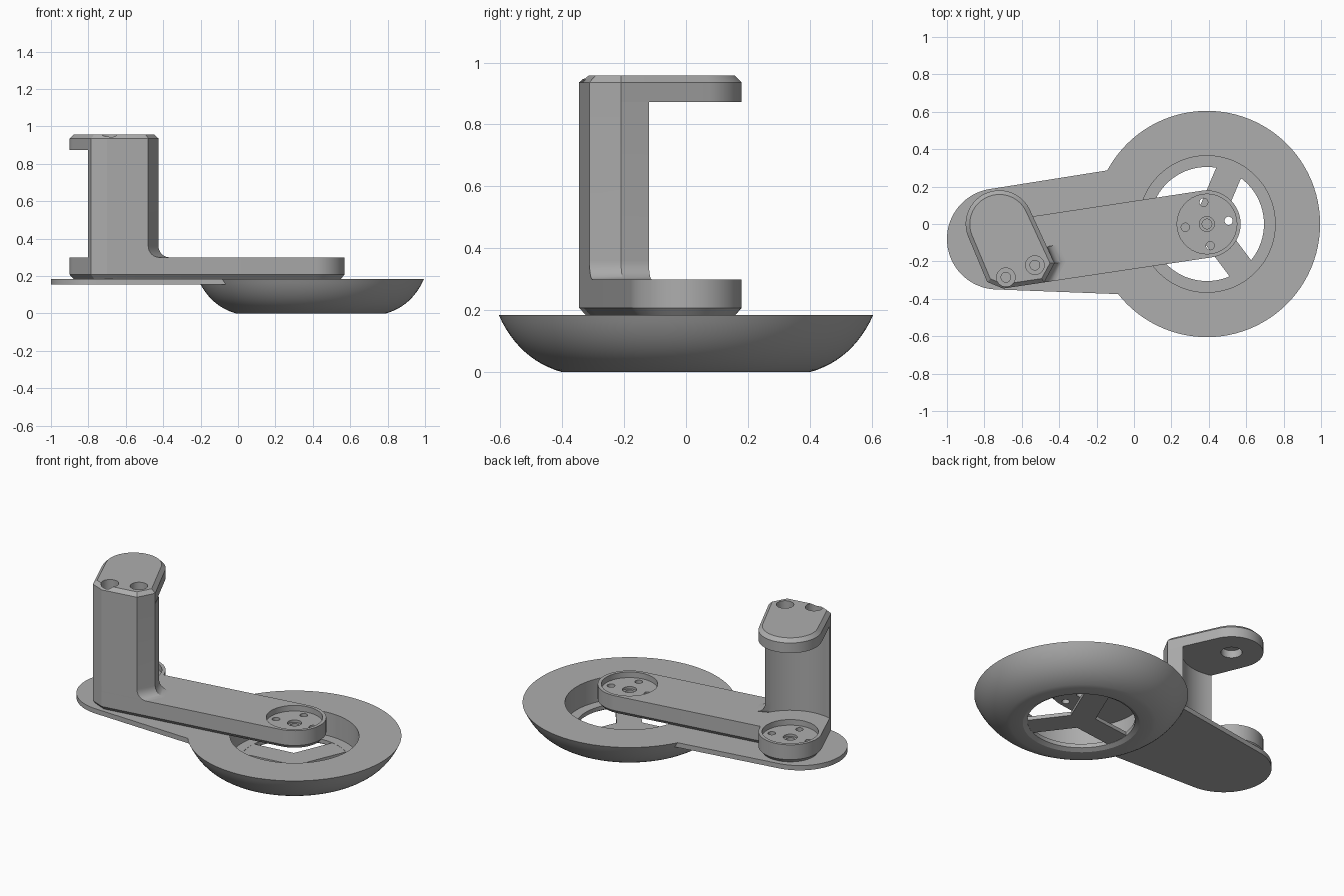
import bpy, bmesh, math
from mathutils import Vector

if "Cube" in bpy.data.objects:
    bpy.data.objects.remove(bpy.data.objects["Cube"])

grey = bpy.data.materials.new("plain grey")
grey.use_nodes = True
grey.diffuse_color = (0.42, 0.42, 0.42, 1)
grey.node_tree.nodes["Principled BSDF"].inputs["Base Color"].default_value = grey.diffuse_color

HUB = (0.39, 0.0)      # wheel and arm pivot
CUP = (-0.72, 0.0)     # pivot below the hook
TURN = 24              # hook direction in degrees


def finish(bm, name):
    bmesh.ops.recalc_face_normals(bm, faces=bm.faces)
    mesh = bpy.data.meshes.new(name)
    bm.to_mesh(mesh)
    bm.free()
    mesh.materials.append(grey)
    ob = bpy.data.objects.new(name, mesh)
    bpy.context.collection.objects.link(ob)
    return ob


def arc(centre, r, a0, a1, n=32):
    angles = [math.radians(a0 + (a1 - a0) * i / n) for i in range(n + 1)]
    return [(centre[0] + r * math.cos(a), centre[1] + r * math.sin(a)) for a in angles]


def loft(name, levels):
    """Skin a stack of (outline, height) levels and cap both ends."""
    bm = bmesh.new()
    rings = [[bm.verts.new((x, y, z)) for x, y in pts] for pts, z in levels]
    for low, high in zip(rings, rings[1:]):
        for i in range(len(low)):
            j = (i + 1) % len(low)
            bm.faces.new((low[i], low[j], high[j], high[i]))
    bm.faces.new(rings[0][::-1])
    bm.faces.new(rings[-1])
    return finish(bm, name)


def inset(pts, d):
    """Move a counter-clockwise outline inward by d."""
    out = []
    for i, p in enumerate(pts):
        p = Vector(p)
        a = (p - Vector(pts[i - 1])).normalized()
        b = (Vector(pts[(i + 1) % len(pts)]) - p).normalized()
        na, nb = Vector((-a.y, a.x)), Vector((-b.y, b.x))
        out.append(tuple(p + (na + nb) * d / (1 + na.dot(nb))))
    return out


def lathe(name, profile, centre, n=96):
    bm = bmesh.new()
    rings = []
    for i in range(n):
        a = math.tau * i / n
        rings.append([bm.verts.new((centre[0] + r * math.cos(a), centre[1] + r * math.sin(a), z))
                      for r, z in profile])
    for i in range(n):
        p, q = rings[i], rings[(i + 1) % n]
        for k in range(len(profile)):
            m = (k + 1) % len(profile)
            bm.faces.new((p[k], q[k], q[m], p[m]))
    return finish(bm, name)


def drill(target, centre, r, z0, z1):
    tool = loft("cutter", [(arc(centre, r, 0, 350, 35), z0), (arc(centre, r, 0, 350, 35), z1)])
    tool.hide_render = True
    mod = target.modifiers.new("hole", "BOOLEAN")
    mod.operation = "DIFFERENCE"
    mod.solver = "EXACT"
    mod.object = tool
    bpy.context.view_layer.objects.active = target
    bpy.ops.object.modifier_apply(modifier=mod.name)
    bpy.data.objects.remove(tool)


# Wheel: bowl-shaped ring with a ledge inside
rim = [(0.40, 0)]
for i in range(1, 13):
    t = i / 12
    # quadratic curve from the flat base to the wide upper edge
    rim.append((0.40 * (1 - t) ** 2 + 2 * 0.54 * t * (1 - t) + 0.605 * t * t,
                2 * 0.04 * t * (1 - t) + 0.185 * t * t))
wheel = lathe("wheel", rim + [(0.365, 0.185), (0.365, 0.04), (0.305, 0.04),
                              (0.305, 0.015), (0.33, 0)], HUB)

# Three-armed spider in the wheel opening
spider = []
for base in (67, 187, 307):
    a = math.radians(base)
    along, side = Vector((math.cos(a), math.sin(a))), Vector((-math.sin(a), math.cos(a))) * 0.072
    mid = Vector(HUB)
    spider += [tuple(mid + along * 0.32 - side), tuple(mid + along * 0.32 + side),
               tuple(mid + along * 0.072 / math.tan(math.pi / 3) + side)]
spokes = loft("spokes", [(spider, 0.016), (spider, 0.039)])

# Thin tail plate reaching out from the wheel
tail = arc((-0.73, -0.08), 0.27, 98, 268, 48) + [(-0.08, -0.375), (-0.02, -0.377),
                                                (-0.06, 0.298), (-0.14, 0.287)]
tail_plate = loft("tail_plate", [(tail, 0.155), (tail, 0.185)])

# Arm with a chamfered lower edge
front = [(-0.785, -0.31), (-0.70, -0.345), (-0.48, -0.312)]
arm_outline = (arc(HUB, 0.18, -81.5, 98.5) + [(-0.541, 0.041)]
               + arc(CUP, 0.18, TURN, 180 + TURN) + front)
arm = loft("arm", [(inset(arm_outline, 0.02), 0.185), (arm_outline, 0.208), (arm_outline, 0.30)])
for c in (HUB, CUP):
    drill(arm, c, 0.16, 0.265, 0.4)
    drill(arm, c, 0.04, 0.25, 0.4)
    drill(arm, c, 0.026, 0.1, 0.4)
    for k in range(4):
        a = math.radians(8.5 + 90 * k)
        drill(arm, (c[0] + 0.117 * math.cos(a), c[1] + 0.117 * math.sin(a)), 0.022, 0.1, 0.4)

# Post: hollowed toward the cup, flared into the arm on the inner side
hollow = arc(CUP, 0.284, -25, -106.5, 20)


def post_outline(shift):
    move = Vector((0.99, 0.15)) * shift
    right = [tuple(Vector(p) + move) for p in (front[2], (-0.425, -0.21), hollow[0])]
    return front[:2] + right + hollow[1:]


flare = []
for i in range(9):
    a = math.pi / 2 * i / 8
    flare.append((post_outline(0.06 * (1 - math.sin(a))), 0.36 - 0.06 * math.cos(a)))
post = loft("post", flare + [(post_outline(0), 0.873)])

# Top plate of the hook with a chamfered upper edge
cap_outline = arc(CUP, 0.18, TURN, 180 + TURN) + front + [(-0.425, -0.21)]
cap = loft("top_plate", [(cap_outline, 0.873), (cap_outline, 0.936), (inset(cap_outline, 0.022), 0.958)])
drill(cap, CUP, 0.06, 0.8, 0.92)
for c in ((-0.685, -0.285), (-0.53, -0.22)):
    drill(cap, c, 0.05, 0.90, 1.1)
    drill(cap, c, 0.026, 0.88, 1.1)

# Smooth the round walls, keep the edges sharp
bpy.ops.object.select_all(action="DESELECT")
for ob in (wheel, spokes, tail_plate, arm, post, cap):
    ob.select_set(True)
bpy.context.view_layer.objects.active = wheel
bpy.ops.object.shade_smooth_by_angle(angle=math.radians(25))
